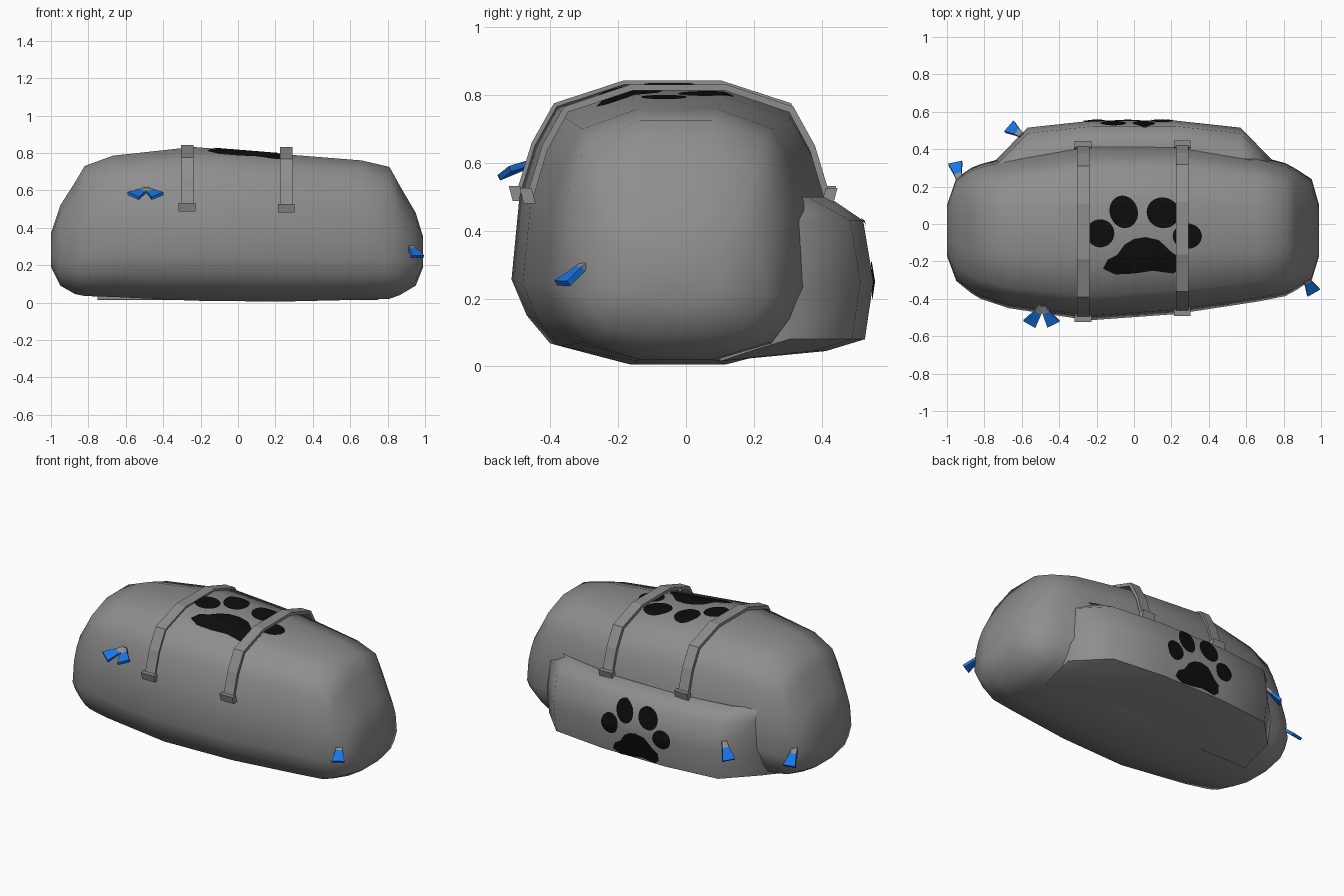
import bpy, bmesh, math
from mathutils import Vector
from mathutils.bvhtree import BVHTree

if "Cube" in bpy.data.objects:
    bpy.data.objects.remove(bpy.data.objects["Cube"])


def material(name, rgb):
    m = bpy.data.materials.new(name)
    m.diffuse_color = (*rgb, 1)
    m.use_nodes = True
    m.node_tree.nodes["Principled BSDF"].inputs["Base Color"].default_value = m.diffuse_color
    return m


GREY = material("grey_fabric", (0.27, 0.27, 0.27))
BLACK = material("black_print", (0.004, 0.004, 0.004))
BLUE = material("blue_pull", (0.01, 0.18, 0.78))


def make(name, verts, faces, mats, smooth=None, fix=True):
    me = bpy.data.meshes.new(name)
    me.from_pydata([tuple(v) for v in verts], [], faces)
    for m in mats:
        me.materials.append(m)
    bm = bmesh.new()
    bm.from_mesh(me)
    if fix:
        bmesh.ops.recalc_face_normals(bm, faces=bm.faces)
    bm.to_mesh(me)
    bm.free()
    ob = bpy.data.objects.new(name, me)
    bpy.context.collection.objects.link(ob)
    if smooth:
        bpy.context.view_layer.objects.active = ob
        ob.select_set(True)
        bpy.ops.object.shade_smooth_by_angle(angle=math.radians(smooth))
        ob.select_set(False)
    return ob


def loft(name, rings, mats, smooth=None):
    n = len(rings[0])
    verts = [v for r in rings for v in r]
    faces = [(i * n + j, i * n + (j + 1) % n, (i + 1) * n + (j + 1) % n, (i + 1) * n + j)
             for i in range(len(rings) - 1) for j in range(n)]
    faces += [tuple(range(n)), tuple(range((len(rings) - 1) * n, len(rings) * n))]
    return make(name, verts, faces, mats, smooth)


# Main body: one rounded section scaled along the length
HALF = [(.3, 0), (.76, .07), (.905, .17), (1, .3), (.95, .6), (.855, .78), (.72, .92), (.3, 1)]
STATIONS = [  # x, y centre, half width, bottom, top
    (-1.0, -.035, .135, .19, .37), (-.95, -.03, .275, .09, .52), (-.87, -.035, .335, .045, .645),
    (-.82, -.04, .36, .035, .73), (-.67, -.045, .405, .03, .785), (-.24, -.04, .475, .01, .832),
    (.22, -.022, .46, .005, .795), (.66, -.025, .39, .015, .76), (.81, -.03, .355, .02, .725),
    (.865, -.03, .325, .04, .625), (.95, -.03, .27, .09, .48), (.99, -.035, .135, .19, .35)]


def section(x, yc, hw, zb, zt):
    ring = [Vector((x, yc + hw * u, zb + (zt - zb) * v)) for u, v in HALF]
    return ring + [Vector((x, 2 * yc - p.y, p.z)) for p in reversed(ring)]


body = loft("bag_body", [section(*s) for s in STATIONS], [GREY], 60)


# Back pocket
def pocket_ring(x, y, top):
    return [Vector((x, *p)) for p in ((.1, .4), (top, .5), (y - .03, .43), (y, .25),
                                      (y - .025, .08), (y - .14, .045), (.1, .015))]


pocket = loft("back_pocket", [pocket_ring(x, y, t) for x, y, t in (
    (-.75, .33, .3), (-.57, .515, .37), (-.22, .553, .42),
    (.22, .553, .42), (.57, .515, .36), (.75, .33, .3))], [GREY], 60)

# Paw prints, laid on the surfaces as thin patches
PAD = [(.21, -.265), (.1, -.25), (.0, -.265), (-.1, -.27), (-.165, -.24), (-.14, -.19), (-.09, -.165),
       (-.05, -.11), (0, -.08), (.06, -.07), (.13, -.085), (.17, -.12), (.2, -.15), (.245, -.18), (.25, -.235)]
TOES = [(-.18, -.05, .075, .075, 0), (-.055, .065, .075, .088, .3),
        (.155, .06, .088, .082, -.3), (.285, -.065, .078, .068, 0)]


def ellipse(cx, cy, a, b, t):
    pts = []
    for k in range(28):
        u, v = a * math.cos(k * math.tau / 28), b * math.sin(k * math.tau / 28)
        pts.append((cx + u * math.cos(t) - v * math.sin(t), cy + u * math.sin(t) + v * math.cos(t)))
    return pts


def paw(name, target, place, ray, left_cut):
    tree = BVHTree.FromPolygons([v.co for v in target.data.vertices],
                                [p.vertices[:] for p in target.data.polygons])
    verts, faces, steps = [], [], 6
    for outline in [PAD] + [ellipse(*t) for t in TOES]:
        n, base = len(outline), len(verts)
        cx, cy = (sum(p[i] for p in outline) / n for i in (0, 1))
        for s in range(steps + 1):
            f = max(s / steps, .02)
            for px, py in outline:
                x = max(cx + (px - cx) * f, left_cut)
                hit, nor, _, _ = tree.ray_cast(place(x, cy + (py - cy) * f), ray)
                verts.append(hit - ray * .005)
        faces.append(tuple(range(base, base + n)))
        for s in range(steps):
            for j in range(n):
                a, b = base + s * n, base + (s + 1) * n
                faces.append((a + j, b + j, b + (j + 1) % n, a + (j + 1) % n))
    ob = make(name, verts, faces, [BLACK], fix=False)
    # face every patch outwards
    if sum(p.normal.dot(ray) * p.area for p in ob.data.polygons) > 0:
        ob.data.flip_normals()


paw("top_paw_print", body, lambda x, y: Vector((x, y, 2)), Vector((0, 0, -1)), -.24)
paw("pocket_paw_print", pocket, lambda x, y: Vector((.01 - .78 * x, 2, .31 + .85 * y)),
    Vector((0, -1, 0)), -.26)


# Carry straps with stitched end tabs
def box(name, c, size, tilt=0):
    bm = bmesh.new()
    bmesh.ops.create_cube(bm, size=1)
    vs = [Vector((c[0] + v.co.x * size[0], c[1] + v.co.y * size[1] + v.co.z * tilt,
                  c[2] + v.co.z * size[2])) for v in bm.verts]
    fs = [[v.index for v in f.verts] for f in bm.faces]
    bm.free()
    return make(name, vs, fs, [GREY])


for side, x, yc, hw, top, lift in (("left", -.272, -.04, .472, .831, .012),
                                   ("right", .258, -.022, .457, .792, .04)):
    outer = section(x, yc, hw + .014, .01, top + lift)[4:12]
    inner = section(x, yc, hw - .004, .01, top + lift - .018)[4:12]
    w = Vector((.034, 0, 0))
    loft(side + "_strap", [[o - w, o + w, i + w, i - w] for o, i in zip(outer, inner)], [GREY])
    for end, p, s in (("back", outer[0], 1), ("front", outer[-1], -1)):
        box(f"{side}_strap_{end}_tab", (x, p.y - s * .002, p.z), (.09, .035, .045), s * .012)


# Zip pulls: grey cord end flaring to a blue grip
def pull(name, a, b, across):
    a, b, w = Vector(a), Vector(b), Vector(across).normalized()
    d = (b - a).normalized()
    w = (w - d * w.dot(d)).normalized()
    t = d.cross(w) * .009
    rings = []
    for f, h in ((0, .014), (.35, .02), (1, .038)):
        p = a.lerp(b, f)
        rings.append([p - w * h - t, p + w * h - t, p + w * h + t, p - w * h + t])
    ob = loft(name, rings, [GREY, BLUE])
    for poly in ob.data.polygons:
        if (poly.center - a).dot(d) > .4 * (b - a).length:
            poly.material_index = 1


pull("front_pull_left", (-.49, -.44, .605), (-.56, -.535, .57), (1, -.7, -.5))
pull("front_pull_right", (-.49, -.44, .605), (-.43, -.535, .57), (1, .7, .5))
pull("right_end_pull", (.915, -.285, .31), (.96, -.365, .245), (1, .6, 0))
pull("pocket_pull", (-.60, .475, .32), (-.665, .52, .235), (1, 1, 0))
pull("left_end_pull", (-.935, .235, .28), (-.955, .325, .2), (1, .2, 0))
